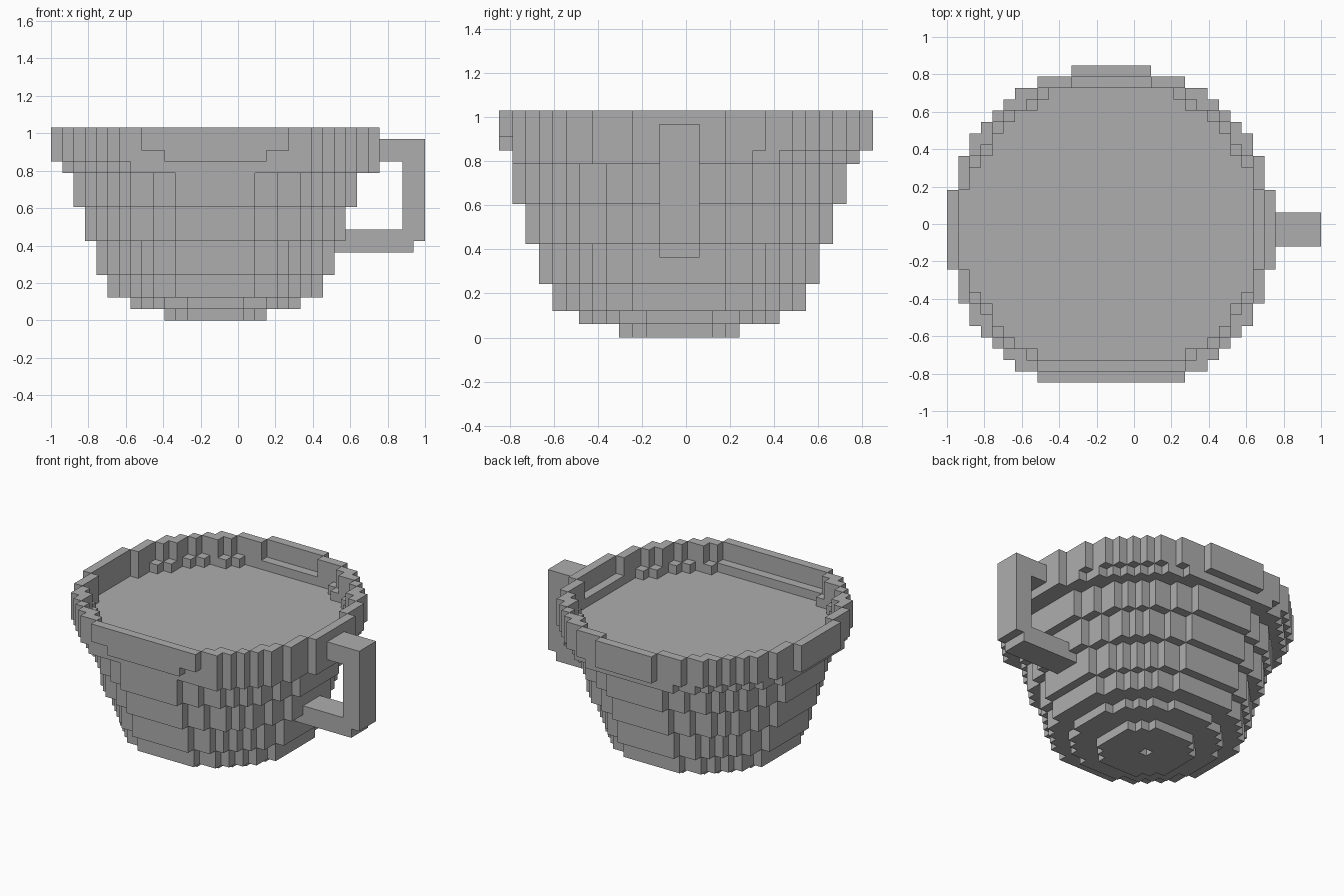
import bpy
import bmesh
from mathutils import Vector

cube = bpy.data.objects.get("Cube")
if cube:
    bpy.data.objects.remove(cube, do_unlink=True)

UNIT = 2 / 33                               # edge of one block
CENTRE = Vector((-2 * UNIT, -UNIT / 2, 0))  # axis of the cup

grey = bpy.data.materials.new("plain_grey")
grey.use_nodes = True
grey.diffuse_color = (0.42, 0.42, 0.42, 1)
grey.node_tree.nodes["Principled BSDF"].inputs["Base Color"].default_value = grey.diffuse_color


def disc(radius_sq):
    """Block columns whose centres lie inside a circle."""
    span = range(-15, 16)
    return {(x, y) for x in span for y in span if x * x + y * y <= radius_sq}


def build_blocks(name, blocks):
    """Skin a set of blocks with only its exposed faces."""
    bm = bmesh.new()
    corners = {}

    def vert(p):
        if p not in corners:
            corners[p] = bm.verts.new(CENTRE + Vector((p[0] - 0.5, p[1] - 0.5, p[2])) * UNIT)
        return corners[p]

    for b in blocks:
        for axis in range(3):
            u, v = (axis + 1) % 3, (axis + 2) % 3
            for side in (0, 1):
                near = list(b)
                near[axis] += 2 * side - 1
                if tuple(near) in blocks:
                    continue
                quad = []
                for du, dv in ((0, 0), (1, 0), (1, 1), (0, 1)):
                    p = list(b)
                    p[axis] += side
                    p[u] += du
                    p[v] += dv
                    quad.append(vert(tuple(p)))
                bm.faces.new(quad if side else quad[::-1])
    mesh = bpy.data.meshes.new(name)
    bm.to_mesh(mesh)
    bm.free()
    mesh.materials.append(grey)
    obj = bpy.data.objects.new(name, mesh)
    bpy.context.collection.objects.link(obj)


RIM = disc(14.5 ** 2)
blocks = set()


def add(columns, layers):
    blocks.update((x, y, z) for x, y in columns for z in layers)


# Stepped bowl: radius, first layer, end layer
for radius, low, high in ((4.5, 0, 1), (7.5, 1, 2), (9.5, 2, 4),
                          (10.5, 4, 7), (11.5, 7, 10), (12.5, 10, 13)):
    add(disc(radius ** 2), range(low, high))
blocks.discard((0, 0, 0))  # small dent under the foot

# Drink level, with the outer step under the rim
shoulder = disc(195) | {(x, y) for x, y in RIM if x > 0 and y < 6}
add({(x, y) for x, y in shoulder if y > -13}, [13])

# Ledge inside the rim, open on one side
hollow = {(x, y) for x, y in disc(169) if abs(x) < 13 and -12 < y < 13}
hollow |= {(x, y) for x, y in disc(13.5 ** 2) if x < -11 and abs(y) < 4}
add({(x, y) for x, y in RIM - hollow if y > -13 or (y == -13 and abs(x) < 5)}, [14])

# Thin upper rim, flattened at the front
opening = {(x, y) for x, y in disc(13.5 ** 2) if y > -13}
add({(x, y) for x, y in RIM - opening if y > -14}, [15, 16])
build_blocks("cup", blocks)

# Handle: upper bar, grip and lower bar as (x, z) ranges
handle = set()
for xs, zs in ((range(15, 19), range(14, 16)),
               (range(17, 19), range(7, 16)),
               (range(11, 18), range(6, 8))):
    handle |= {(x, y, z) for x in xs for y in (-1, 0, 1) for z in zs}
build_blocks("handle", handle - blocks)
